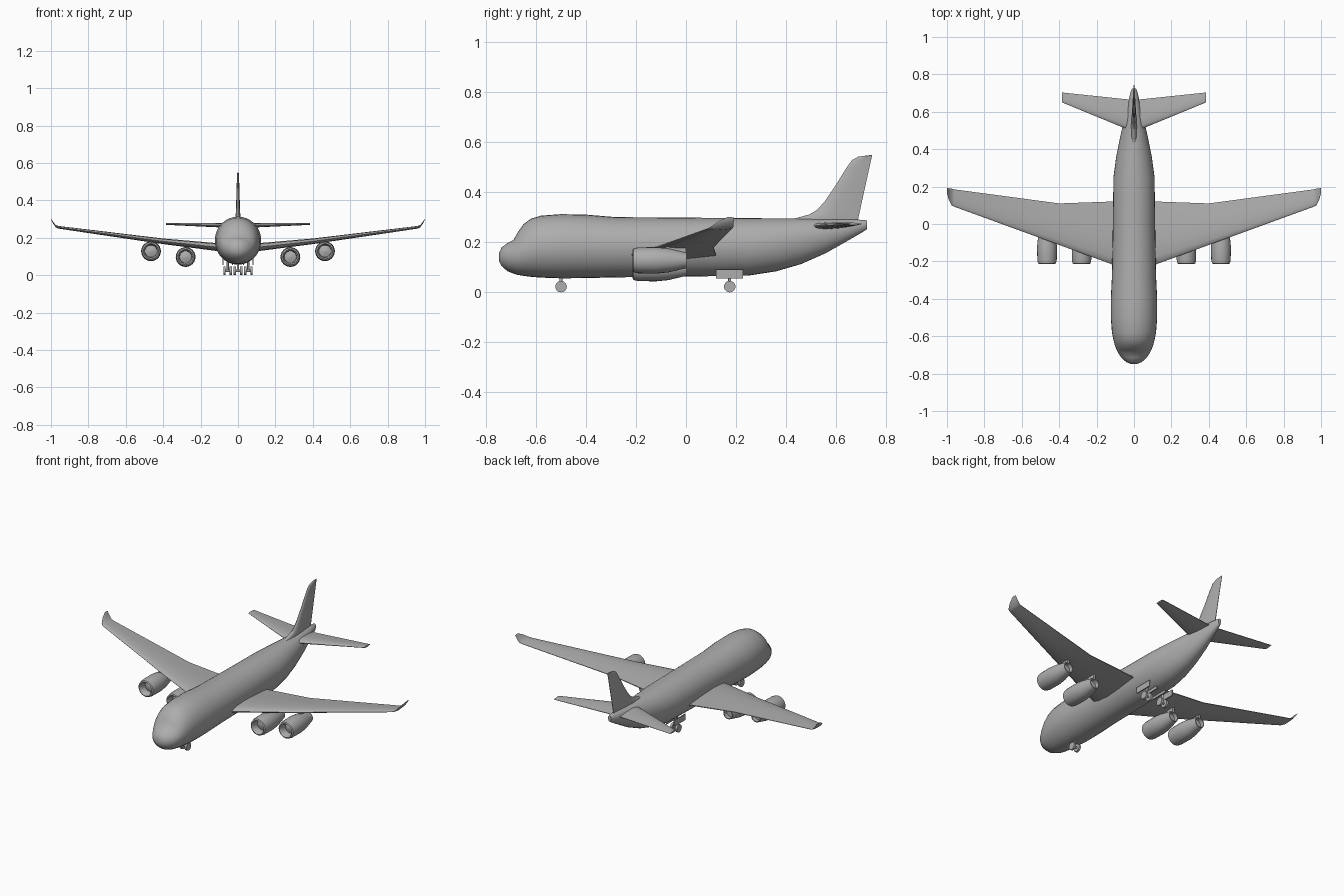
import bpy, bmesh, math
from mathutils import Matrix

cube = bpy.data.objects.get("Cube")
if cube:
    bpy.data.objects.remove(cube, do_unlink=True)

grey = bpy.data.materials.new("plain_grey")
grey.use_nodes = True
grey.diffuse_color = (0.42, 0.42, 0.42, 1)
grey.node_tree.nodes["Principled BSDF"].inputs["Base Color"].default_value = grey.diffuse_color


def finish(name, bm, mirror=False, angle=35):
    bmesh.ops.recalc_face_normals(bm, faces=bm.faces)
    mesh = bpy.data.meshes.new(name)
    bm.to_mesh(mesh)
    bm.free()
    mesh.materials.append(grey)
    mesh.shade_smooth()
    mesh.set_sharp_from_angle(angle=math.radians(angle))
    obj = bpy.data.objects.new(name, mesh)
    bpy.context.collection.objects.link(obj)
    if mirror:
        mod = obj.modifiers.new("Mirror", 'MIRROR')
        mod.use_mirror_merge = False
    return obj


def loft(name, rings, mirror=False, angle=35):
    """Skin a list of equal-length closed rings and cap both ends."""
    bm = bmesh.new()
    loops = [[bm.verts.new(p) for p in ring] for ring in rings]
    n = len(loops[0])
    for a, b in zip(loops, loops[1:]):
        for i in range(n):
            j = (i + 1) % n
            bm.faces.new((a[i], a[j], b[j], b[i]))
    bm.faces.new(loops[0])
    bm.faces.new(loops[-1])
    return finish(name, bm, mirror, angle)


def foil(lead, trail, thick):
    """Symmetric aerofoil outline as (y, offset) pairs."""
    half = [(0.03, 0.45), (0.12, 0.8), (0.35, 1), (0.65, 0.7), (1, 0.12)]
    pts = [(0, 0)] + half + [(u, -v) for u, v in reversed(half)]
    return [(lead + u * (trail - lead), v * thick / 2) for u, v in pts]


def box(name, centre, size, mirror=False):
    bm = bmesh.new()
    bmesh.ops.create_cube(bm, size=1, matrix=Matrix.Translation(centre) @ Matrix.Diagonal((*size, 1)))
    return finish(name, bm, mirror)


def cylinder(name, centre, radius, length, axis='X', mirror=False):
    turn = Matrix.Rotation(math.pi / 2, 4, 'Y') if axis == 'X' else Matrix()
    bm = bmesh.new()
    bmesh.ops.create_cone(bm, cap_ends=True, segments=20, radius1=radius, radius2=radius,
                          depth=length, matrix=Matrix.Translation(centre) @ turn)
    return finish(name, bm, mirror)


# Fuselage: y, bottom, height of widest point, top, half width
stations = [
    (-0.748, 0.125, 0.14, 0.157, 0.018), (-0.738, 0.105, 0.14, 0.18, 0.042),
    (-0.715, 0.085, 0.143, 0.197, 0.068), (-0.69, 0.075, 0.15, 0.21, 0.084),
    (-0.675, 0.07, 0.155, 0.238, 0.092), (-0.65, 0.066, 0.165, 0.273, 0.102),
    (-0.62, 0.062, 0.175, 0.295, 0.11), (-0.58, 0.059, 0.182, 0.307, 0.118),
    (-0.5, 0.056, 0.185, 0.313, 0.124), (-0.4, 0.057, 0.185, 0.311, 0.124),
    (-0.28, 0.06, 0.185, 0.301, 0.118), (0, 0.063, 0.185, 0.299, 0.113),
    (0.25, 0.067, 0.187, 0.297, 0.11), (0.36, 0.084, 0.195, 0.296, 0.095),
    (0.46, 0.113, 0.21, 0.295, 0.075), (0.56, 0.157, 0.23, 0.294, 0.053),
    (0.65, 0.208, 0.252, 0.292, 0.032), (0.71, 0.243, 0.268, 0.29, 0.017),
    (0.725, 0.253, 0.272, 0.287, 0.01)]
SIDES = 32
rings = []
for y, low, mid, high, wide in stations:
    ring = []
    for i in range(SIDES):
        a = 2 * math.pi * i / SIDES
        s = math.sin(a)
        ring.append((wide * math.cos(a), y, mid + s * (high - mid if s > 0 else mid - low)))
    rings.append(ring)
loft("fuselage", rings, angle=50)

# Main wings with upturned tips: x, leading y, trailing y, z, thickness
wing = [(0.03, -0.25, 0.12, 0.143, 0.045), (0.12, -0.215, 0.12, 0.151, 0.042),
        (0.4, -0.112, 0.11, 0.181, 0.03), (0.96, 0.092, 0.185, 0.256, 0.014),
        (0.975, 0.1, 0.189, 0.262, 0.012), (0.99, 0.13, 0.191, 0.283, 0.01),
        (1.0, 0.163, 0.192, 0.299, 0.005)]
loft("wings", [[(x, y, z + h) for y, h in foil(a, b, t)] for x, a, b, z, t in wing], True)

# Tailplane
tail = [(0.01, 0.495, 0.665, 0.265, 0.028), (0.05, 0.512, 0.668, 0.266, 0.026),
        (0.385, 0.65, 0.703, 0.274, 0.01)]
loft("tailplane", [[(x, y, z + h) for y, h in foil(a, b, t)] for x, a, b, z, t in tail], True)

# Fin with a curved leading edge: z, leading y, thickness
fin = [(0.28, 0.4, 0.032), (0.297, 0.44, 0.03), (0.312, 0.495, 0.027), (0.33, 0.525, 0.024),
       (0.365, 0.556, 0.021), (0.43, 0.6, 0.017), (0.5, 0.643, 0.013),
       (0.53, 0.665, 0.011), (0.543, 0.69, 0.009), (0.549, 0.735, 0.006)]
loft("tail_fin", [[(h, y, z) for y, h in foil(a, 0.688 + (z - 0.29) * 0.22, t)]
                  for z, a, t in fin])

# Engines: radius and y from the recessed intake to the recessed exhaust
nacelle = [(0.004, -0.18), (0.032, -0.17), (0.034, -0.205), (0.041, -0.214), (0.048, -0.21),
           (0.052, -0.19), (0.053, -0.12), (0.048, -0.07), (0.031, 0.002), (0.026, 0.002),
           (0.024, -0.02), (0.004, -0.02)]
for label, ex, ez in (("inner", 0.28, 0.097), ("outer", 0.465, 0.128)):
    loft(label + "_engines",
         [[(ex + r * math.cos(k * math.pi / 12), y, ez + r * math.sin(k * math.pi / 12))
           for k in range(24)] for r, y in nacelle], True)
    box(label + "_pylons", (ex, -0.04, ez + 0.045), (0.012, 0.08, 0.03), True)

# Landing gear: paired wheels, axles, struts and bay doors
for label, gx, gy in (("nose", 0, -0.5), ("main", 0.055, 0.175)):
    pair = gx > 0
    for side, off in (("left", 0.017), ("right", -0.017)):
        cylinder(f"{label}_wheel_{side}", (gx + off, gy, 0.023), 0.023, 0.013, mirror=pair)
    cylinder(label + "_axle", (gx, gy, 0.023), 0.006, 0.036, mirror=pair)
    cylinder(label + "_strut", (gx, gy, 0.06), 0.006, 0.075, axis='Z', mirror=pair)
for label, dx in (("outer", 0.08), ("inner", 0.03)):
    box(label + "_gear_doors", (dx, 0.175, 0.073), (0.006, 0.108, 0.036), True)
